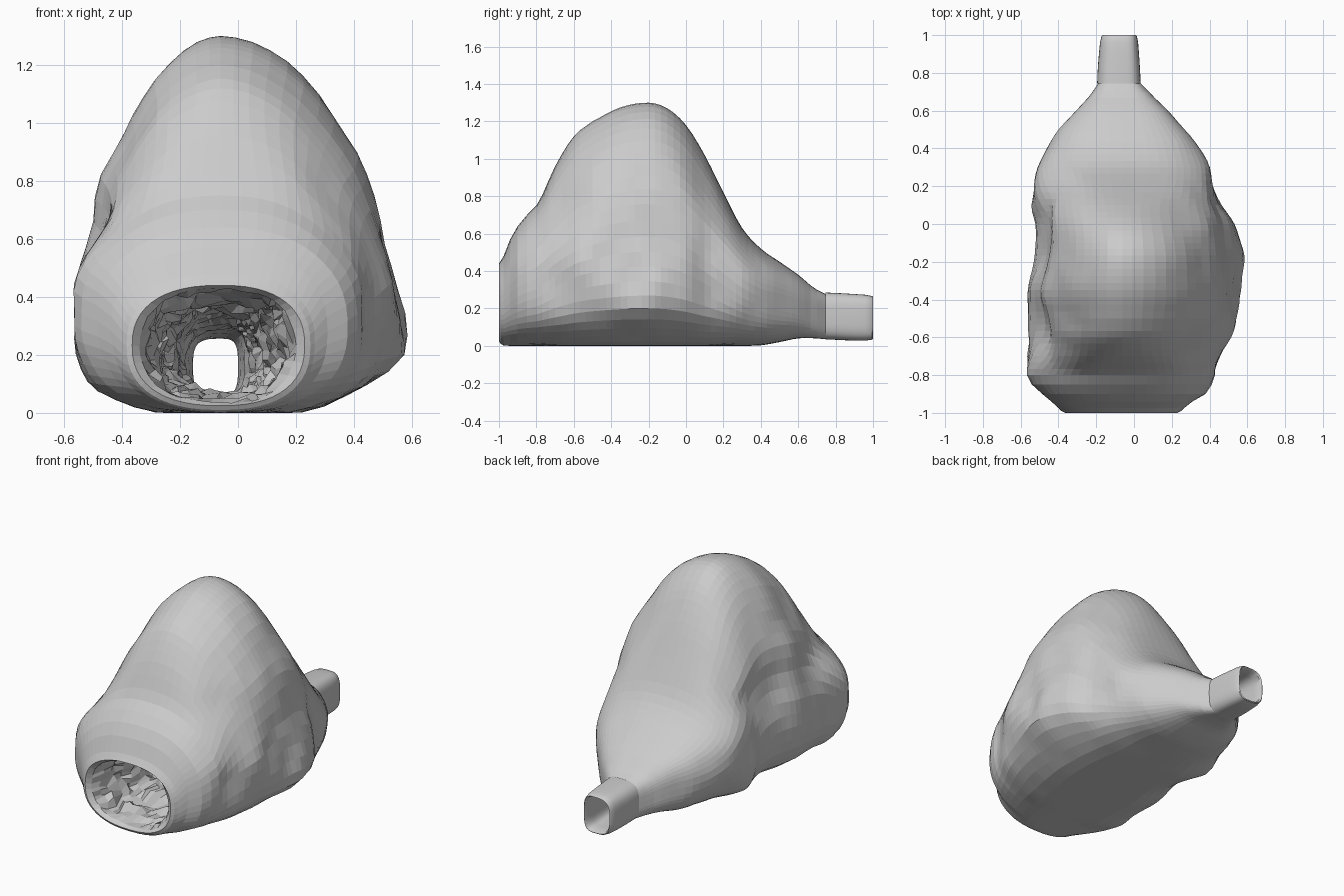
import bpy, bmesh, math, random
from mathutils import Vector, noise

if "Cube" in bpy.data.objects:
    bpy.data.objects.remove(bpy.data.objects["Cube"])

random.seed(4)
HALF = 26          # steps from floor centre up to the ridge
CX = -0.06         # x of the ridge line

# Half profile of the tall rock: (width fraction, height fraction)
ROCK = [(0, 0), (.22, 0), (.46, .003), (.68, .04), (.86, .09), (.97, .16), (1, .25),
        (.985, .35), (.935, .45), (.88, .56), (.81, .66), (.7, .74), (.57, .82),
        (.43, .90), (.29, .955), (.14, .99), (0, 1)]


def spline(p0, p1, p2, p3, t):
    return 0.5 * (2 * p1 + (p2 - p0) * t + (2 * p0 - 5 * p1 + 4 * p2 - p3) * t * t
                  + (3 * p1 - p0 - 3 * p2 + p3) * t ** 3)


def sample_profile(k):
    n = len(ROCK) - 1
    i = min(int(k * n), n - 1)
    p = [Vector(ROCK[min(max(i + d, 0), n)]) for d in (-1, 0, 1, 2)]
    return spline(*p, k * n - i)


def superellipse(k, n):
    a = math.pi * k
    c = math.cos(a)
    return Vector((abs(math.sin(a)) ** (2 / n),
                   (1 - math.copysign(abs(c) ** (2 / n), c)) / 2))


def refine(stations, step):
    """Smoothly interpolated stations (y, left, right, bottom, top)."""
    pts = [Vector(s) for s in stations]
    out = []
    for i in range(len(pts) - 1):
        p = [pts[min(max(i + d, 0), len(pts) - 1)] for d in (-1, 0, 1, 2)]
        n = max(1, round(abs(p[2][0] - p[1][0]) / step))
        for j in range(n):
            q = spline(*p, j / n)
            q[0] = p[1][0] + (p[2][0] - p[1][0]) * j / n
            out.append(q)
    return out + [pts[-1]]


def ring(s, n, lump=0.0, rough=0.0):
    """One closed cross-section in the xz plane."""
    y, left, right, bottom, top = s
    m = min(max((top - .5) / .6, 0), 1)
    m = m * m * (3 - 2 * m)
    pts = []
    for j in range(2 * HALF):
        side, k = (right, j / HALF) if j <= HALF else (left, (2 * HALF - j) / HALF)
        w, t = superellipse(k, n).lerp(sample_profile(k), m)
        z = bottom + t * (top - bottom)
        if side == left:      # waist on the left flank, fuller foot
            w *= 1 - .09 * m * math.exp(-((z - .63) / .11) ** 2)
            w *= 1 + .08 * m * math.exp(-((z - .06) / .06) ** 2)
        p = Vector((CX + w * (side - CX), y, z))
        if lump:
            d = noise.noise(p * 3.2 + Vector((5, 2, 7))) + .25 * noise.noise(p * 7)
            p.x += lump * d * (p.x - CX) * 2
            p.z += .3 * lump * d * min(1, p.z) * t * (1 - t)
        if rough:
            p += rough * noise.noise_vector(p * 9)
            p += Vector([random.uniform(-.25, .25) * rough for _ in range(3)])
            p.z = max(p.z, .02)
        pts.append(p)
    return pts


def loft(name, rings):
    bm = bmesh.new()
    rows = [[bm.verts.new(p) for p in r] for r in rings]
    n = 2 * HALF
    # the last ring joins the first again, closing the skin
    for a, b in zip(rows, rows[1:] + rows[:1]):
        for j in range(n):
            bm.faces.new((a[j], a[(j + 1) % n], b[(j + 1) % n], b[j]))
    bmesh.ops.recalc_face_normals(bm, faces=bm.faces)
    me = bpy.data.meshes.new(name)
    bm.to_mesh(me)
    bm.free()
    ob = bpy.data.objects.new(name, me)
    bpy.context.collection.objects.link(ob)
    return ob


# Outer rock, from the neck forward to the mouth
outer = [
    (.75, -.185, .03, .035, .275), (.7, -.22, .08, .04, .30), (.6, -.31, .18, .04, .38),
    (.5, -.40, .27, .02, .45), (.4, -.455, .36, .003, .52), (.3, -.505, .42, 0, .63),
    (.2, -.54, .46, 0, .82), (.1, -.555, .49, 0, 1.02), (0, -.535, .53, 0, 1.18),
    (-.1, -.52, .555, 0, 1.27), (-.2, -.525, .57, 0, 1.30), (-.35, -.565, .565, 0, 1.275),
    (-.5, -.55, .54, 0, 1.20), (-.6, -.55, .51, 0, 1.12), (-.7, -.575, .48, 0, .96),
    (-.8, -.58, .45, 0, .75), (-.85, -.55, .42, 0, .70), (-.9, -.49, .38, 0, .64),
    (-.94, -.44, .31, 0, .57), (-.975, -.40, .265, .002, .48), (-.99, -.385, .25, .01, .455),
    (-1, -.365, .23, .025, .44)]

# Rough tunnel, from the mouth back to the neck
inner = [
    (-.975, -.34, .20, .035, .43), (-.9, -.325, .18, .045, .42), (-.6, -.29, .15, .05, .39),
    (-.2, -.24, .10, .055, .35), (.3, -.19, .04, .06, .30), (.75, -.155, 0, .06, .26)]

rings = []
for s in refine(outer, .035):
    fade = min(1, max(0, (.72 - s[0]) / .3), max(0, (s[0] + 1) / .25))
    rings.append(ring(s, 2.4 + 1.1 * max(0, (s[0] - .4) / .35), lump=.045 * fade))
for s in refine(inner, .06):
    rough = .045 * min(1, max(0, (.6 - s[0]) / .8)) if s[0] > -.97 else .008
    rings.append(ring(s, 2.3 + 1.3 * max(0, s[0]), rough=rough))
loft("hollow_rock", rings)

# Hollow spout at the back
spout = [
    (.745, -.195, .035, .035, .285), (.85, -.19, .03, .03, .28), (.96, -.18, .022, .028, .273),
    (.995, -.172, .015, .033, .266), (1, -.167, .01, .038, .262),
    (.99, -.16, .005, .045, .256), (.745, -.155, 0, .06, .258)]
neck = loft("back_spout", [ring(s, 3.3) for s in refine(spout, .06)])
bpy.context.view_layer.objects.active = neck
neck.select_set(True)
bpy.ops.object.shade_smooth_by_angle(angle=math.radians(35))
